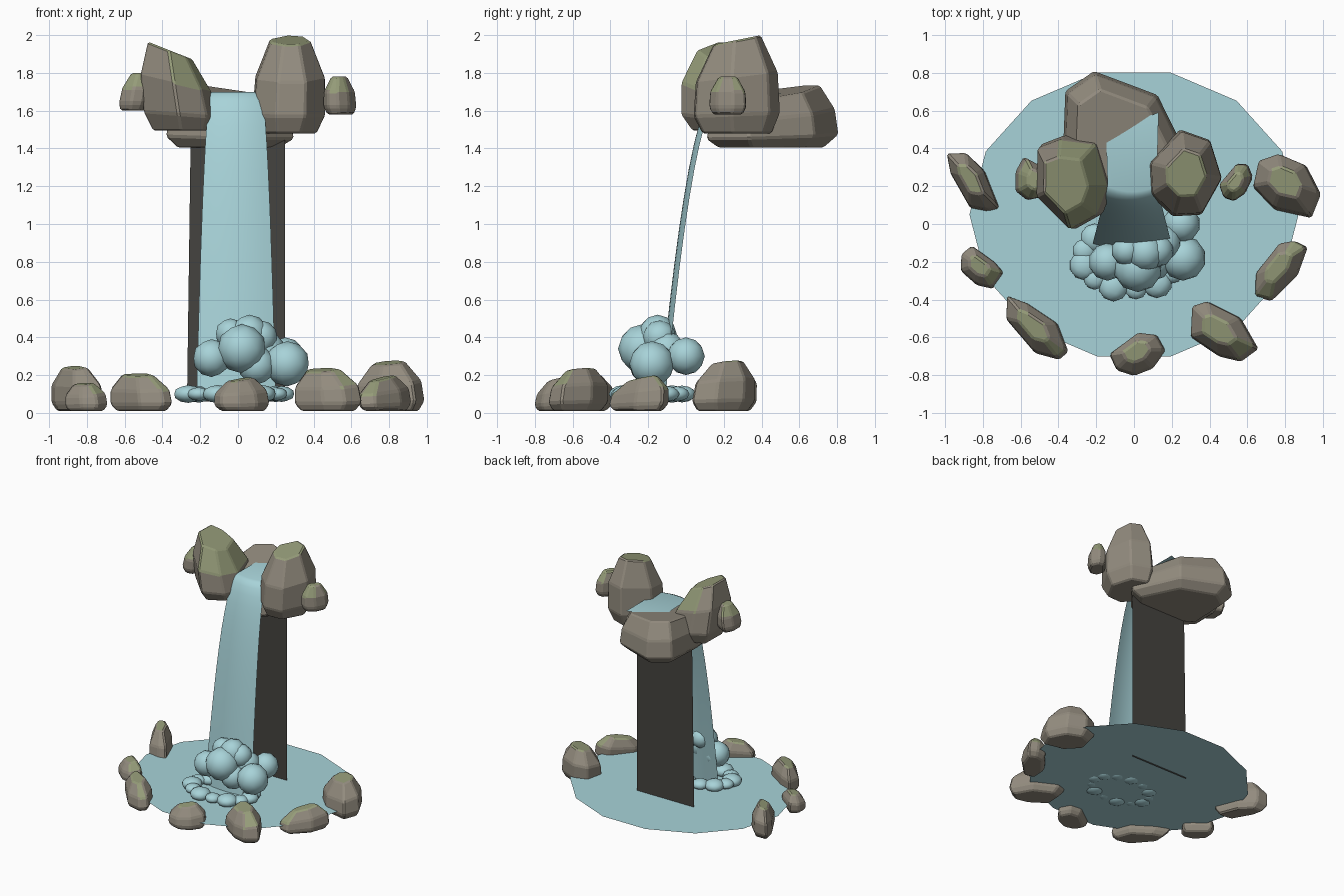
import bpy, bmesh, math, random

cube = bpy.data.objects.get("Cube")
if cube:
    bpy.data.objects.remove(cube, do_unlink=True)


def material(name, red, green, blue):
    mat = bpy.data.materials.new(name)
    mat.use_nodes = True
    mat.diffuse_color = (red, green, blue, 1)
    shader = mat.node_tree.nodes["Principled BSDF"]
    shader.inputs["Base Color"].default_value = mat.diffuse_color
    shader.inputs["Roughness"].default_value = 0.8
    return mat


WATER = material("water_blue", 0.39, 0.65, 0.69)
STONE = material("stone_brown", 0.29, 0.26, 0.21)
MOSS = material("moss_green", 0.3, 0.33, 0.19)
DARK = material("dark_cliff", 0.06, 0.056, 0.05)


def finish(name, bm, materials, smooth=False):
    """Turn a bmesh into a named object."""
    for face in bm.faces:
        face.smooth = smooth
    mesh = bpy.data.meshes.new(name)
    bm.to_mesh(mesh)
    bm.free()
    for mat in materials:
        mesh.materials.append(mat)
    obj = bpy.data.objects.new(name, mesh)
    bpy.context.collection.objects.link(obj)
    return obj


def boulder(name, centre, size, seed, lean=(0, 0), tilt=(0, 0), skew=0, crown=0.5, moss=0.6):
    """Faceted stone filling a box: lean moves the crown, tilt slopes it,
    skew stretches the outline along a diagonal."""
    rng = random.Random(seed)
    sides = 7
    spokes = []
    for i in range(sides):
        angle = math.tau * (i + rng.uniform(-0.25, 0.25)) / sides
        spokes.append((angle, rng.uniform(0.85, 1.1)))

    # Stack shrinking copies of one irregular outline
    cloud = []
    for level, scale in ((0, 0.8), (0.2, 1), (0.6, 0.95), (1, crown)):
        for angle, reach in spokes:
            x = math.cos(angle) * reach * scale
            y = math.sin(angle) * reach * scale + skew * x
            z = level * (1 + tilt[0] * x + tilt[1] * y)
            cloud.append((x + lean[0] * level, y + lean[1] * level, z))

    # Fit the outline to its box
    axes = []
    for values, middle, length in zip(zip(*cloud), centre, size):
        low, high = min(values), max(values)
        axes.append([middle + length * ((v - low) / (high - low) - 0.5) for v in values])

    bm = bmesh.new()
    for point in zip(*axes):
        bm.verts.new(point)
    bmesh.ops.convex_hull(bm, input=bm.verts[:])
    loose = [v for v in bm.verts if not v.link_faces]
    bmesh.ops.delete(bm, geom=loose, context='VERTS')
    bmesh.ops.dissolve_limit(bm, angle_limit=math.radians(12),
                             verts=bm.verts[:], edges=bm.edges[:])
    bmesh.ops.recalc_face_normals(bm, faces=bm.faces[:])

    # Moss grows on the faces that look upward
    for face in bm.faces:
        face.material_index = int(face.normal.z > moss)
    obj = finish(name, bm, (STONE, MOSS))
    chips = obj.modifiers.new("chipped_edges", 'BEVEL')
    chips.width = 0.01
    chips.segments = 1
    chips.limit_method = 'ANGLE'
    chips.angle_limit = math.radians(20)


def foam(name, puffs, flat=1):
    """Cluster of rounded puffs, each with a centre and a radius."""
    bm = bmesh.new()
    for x, y, z, radius in puffs:
        made = bmesh.ops.create_icosphere(bm, subdivisions=2, radius=radius)
        for v in made["verts"]:
            v.co = (v.co.x + x, v.co.y + y, v.co.z * flat + z)
    finish(name, bm, [WATER], smooth=True)


# Pond surface: flat fourteen-sided sheet
bm = bmesh.new()
pond_sides = 14
pond_angles = [math.tau * i / pond_sides for i in range(pond_sides)]
bm.faces.new([bm.verts.new((0.87 * math.cos(a), 0.05 + 0.77 * math.sin(a), 0.07))
              for a in pond_angles])
finish("pond_surface", bm, [WATER])

# Dark cliff sheet behind the falling water
bm = bmesh.new()
corners = ((-0.27, 0.06), (0.25, 0.06), (0.25, 1.5), (-0.25, 1.5))
bm.faces.new([bm.verts.new((x, 0.28, z)) for x, z in corners])
finish("cliff_sheet", bm, [DARK])

# Falling water: a level run, then a widening parabola bowed in the middle
bm = bmesh.new()
columns, drops = 10, 12
path = [(0.56, 1.69, 0.14)]
for i in range(drops + 1):
    t = i / drops
    path.append((0.17 - 0.31 * t, 1.7 - 1.63 * t * t, 0.13 + 0.08 * t))
rows = []
for y, z, half_width in path:
    row = []
    for i in range(columns + 1):
        side = 2 * i / columns - 1
        row.append(bm.verts.new((side * half_width - 0.01, y + 0.03 * side * side, z)))
    rows.append(row)
for upper, lower in zip(rows, rows[1:]):
    for i in range(columns):
        bm.faces.new((upper[i], lower[i], lower[i + 1], upper[i + 1]))
finish("falling_water", bm, [WATER], smooth=True)

# Spray heap at the foot of the fall
foam("spray_heap", [
    (0.02, -0.23, 0.34, 0.13), (0.06, -0.15, 0.42, 0.1), (0.12, -0.14, 0.4, 0.09),
    (-0.04, -0.14, 0.42, 0.08), (-0.14, -0.2, 0.29, 0.1), (0.26, -0.18, 0.26, 0.12),
    (0.25, 0, 0.3, 0.1), (0.15, -0.1, 0.33, 0.1), (0.1, -0.2, 0.25, 0.1)])

# Ring of flat foam on the pond
ring = []
ring_count = 13
for i in range(ring_count):
    a = math.tau * i / ring_count
    ring.append((0.25 * math.cos(a) - 0.02, 0.16 * math.sin(a) - 0.18, 0.1,
                 0.07 + 0.01 * math.sin(3 * i)))
foam("foam_ring", ring, flat=0.6)

# Large stones either side of the lip
boulder("lip_stone_right", (-0.31, 0.22, 1.73), (0.41, 0.5, 0.47), seed=3,
        lean=(-0.3, -0.1), tilt=(-0.2, 0), crown=0.6, moss=0.45)
boulder("lip_stone_left", (0.27, 0.27, 1.74), (0.39, 0.46, 0.52), seed=8,
        lean=(0.1, 0), tilt=(0, 0.1), crown=0.55, moss=0.45)

# Broad stone carrying the stream, sloping down toward the lip
boulder("stream_stone", (-0.04, 0.46, 1.57), (0.68, 0.7, 0.33), seed=5,
        tilt=(-0.13, 0.16), skew=-0.3, crown=0.75, moss=2)

# Small stones on the outer flanks
boulder("flank_stone_right", (-0.54, 0.24, 1.7), (0.18, 0.23, 0.2), seed=2,
        lean=(0.4, 0), moss=0.4)
boulder("flank_stone_left", (0.54, 0.22, 1.68), (0.18, 0.2, 0.2), seed=4,
        lean=(-0.1, 0), skew=0.4, moss=0.4)

# Stones around the pond: position, width, depth, height, diagonal stretch
shore = [
    (-0.85, 0.22, 0.28, 0.31, 0.24, -0.7), (-0.8, -0.23, 0.23, 0.23, 0.15, -0.4),
    (-0.51, -0.55, 0.33, 0.34, 0.2, -0.8), (0.02, -0.69, 0.3, 0.23, 0.18, 0.3),
    (0.48, -0.57, 0.36, 0.32, 0.23, -0.6), (0.78, -0.25, 0.28, 0.32, 0.19, 0.7),
    (0.81, 0.2, 0.36, 0.34, 0.27, -0.2)]
for number, (x, y, width, depth, height, skew) in enumerate(shore, start=1):
    boulder(f"shore_stone_{number}", (x, y, 0.01 + height / 2), (width, depth, height),
            seed=number, lean=(-0.1, 0.15), tilt=(0.1, 0.1), skew=skew, moss=0.7)
